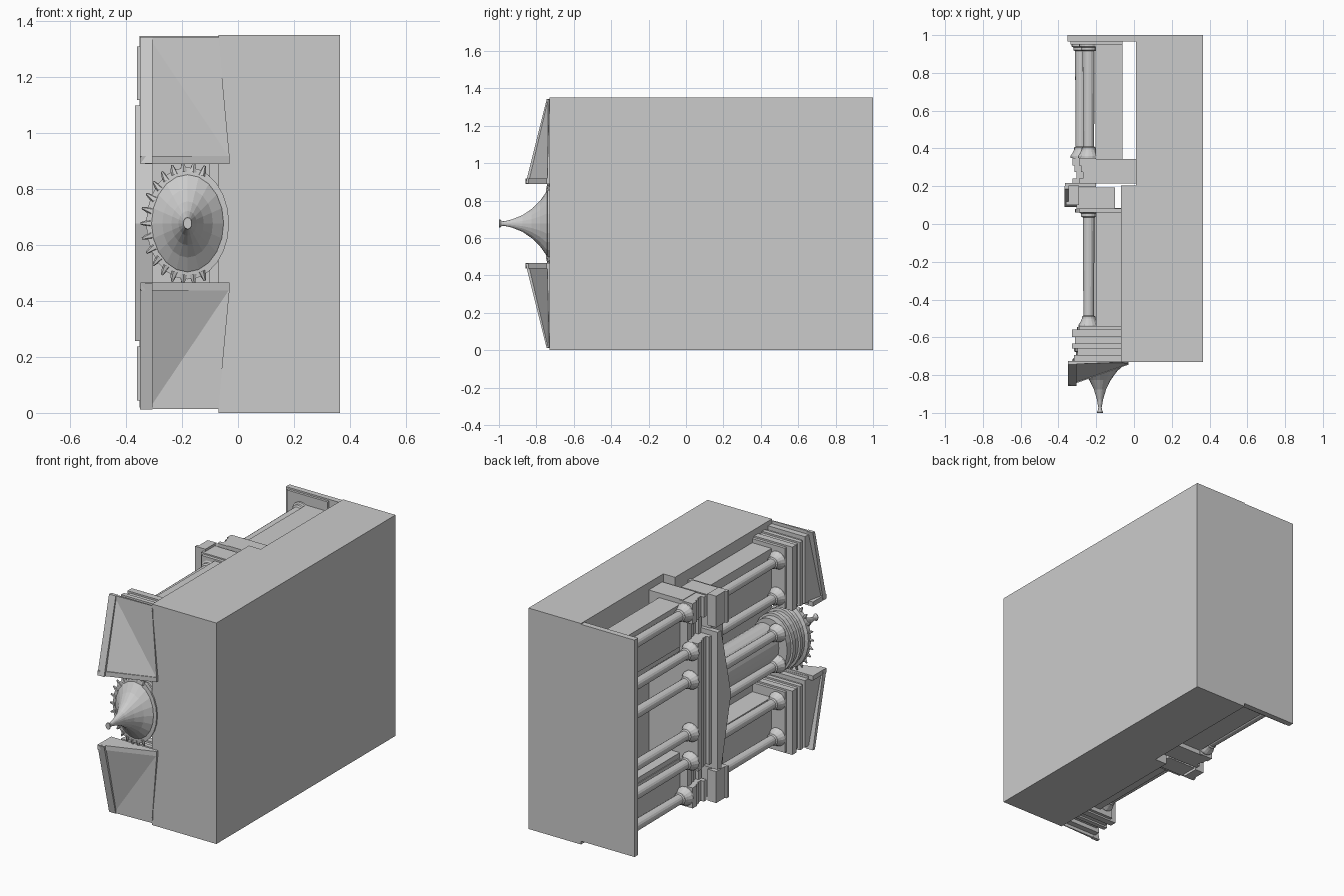
import bpy, bmesh, math
from mathutils import Matrix, Vector

if "Cube" in bpy.data.objects:
    bpy.data.objects.remove(bpy.data.objects["Cube"])

ZC = 0.677  # symmetry plane of the facade


def finish(name, bm):
    bmesh.ops.recalc_face_normals(bm, faces=bm.faces)
    me = bpy.data.meshes.new(name)
    bm.to_mesh(me)
    bm.free()
    ob = bpy.data.objects.new(name, me)
    bpy.context.collection.objects.link(ob)
    return ob


def box(name, x0, x1, y0, y1, z0, z1):
    bm = bmesh.new()
    m = Matrix.Translation(((x0 + x1) / 2, (y0 + y1) / 2, (z0 + z1) / 2)) @ Matrix.Diagonal((x1 - x0, y1 - y0, z1 - z0, 1))
    bmesh.ops.create_cube(bm, size=1, matrix=m)
    return finish(name, bm)


def pair(name, x0, x1, y0, y1, d0, d1):
    """Two boxes mirrored about the facade centre, d = distance from it."""
    box(name + "_a", x0, x1, y0, y1, ZC + d0, ZC + d1)
    box(name + "_b", x0, x1, y0, y1, ZC - d1, ZC - d0)


def lathe(name, x, z, prof, n=16, sx=1.0):
    """Turned part along y; prof = (y, radius)."""
    bm = bmesh.new()
    rings = []
    for y, r in prof:
        rings.append([bm.verts.new((x + sx * r * math.cos(2 * math.pi * i / n), y,
                                    z + r * math.sin(2 * math.pi * i / n))) for i in range(n)])
    for a, b in zip(rings, rings[1:]):
        for i in range(n):
            bm.faces.new((a[i], a[(i + 1) % n], b[(i + 1) % n], b[i]))
    bm.faces.new(rings[0])
    bm.faces.new(rings[-1])
    return finish(name, bm)


def solid(name, pts, faces):
    bm = bmesh.new()
    v = [bm.verts.new(p) for p in pts]
    for f in faces:
        bm.faces.new([v[i] for i in f])
    return finish(name, bm)


def column(name, x, z, top, bottom, r):
    lathe(name, x, z, [(bottom, r * 1.6), (bottom - .015, r * 1.6), (bottom - .02, r * 1.3), (bottom - .035, r * 1.3),
                       (bottom - .04, r), (top + .06, r * .9), (top + .055, r * 1.15), (top + .045, r * 1.15),
                       (top + .03, r * 1.35), (top + .01, r * 1.75), (top, r * 1.75)])


# Rock mass and platform
box("rock_lower", .01, .365, .2, 1, 0, 1.35)
box("rock_upper", -.07, .365, -.73, .205, 0, 1.35)
box("platform", -.352, .012, .965, 1, .02, 1.345)
box("platform_lip", -.335, -.06, .95, .967, .03, 1.335)

# Lower storey: side bay walls, porch ceiling and columns
pair("lower_bay_wall", -.205, -.06, .34, .967, .34, .6)
pair("porch_inner_wall", -.2, -.06, .34, .967, .31, .35)
box("porch_lintel", -.22, .012, .215, .345, .05, 1.305)
for i, (d, x) in enumerate([(.56, -.24), (.335, -.28), (.16, -.28)]):
    for s in (-1, 1):
        column(f"lower_column_{i}_{s}", x, ZC + s * d, .35, .955, .032)

# Lower entablature: stepped bands, centre stands forward
for i, (y0, y1, x) in enumerate([(.31, .35, -.325), (.275, .312, -.315), (.24, .277, -.305), (.215, .242, -.325)]):
    box(f"centre_band_{i}", x, -.2, y0, y1, ZC - .39, ZC + .39)
    pair(f"end_band_{i}", x + .035, -.2, y0, y1, .5, .625)
    pair(f"bay_band_{i}", x + .07, -.2, y0, y1, .38, .51)

# Middle pediment and attic course
box("pediment_cornice", -.365, -.2, .195, .217, ZC - .42, ZC + .42)
P = [(x, y, ZC + d) for x in (-.368, -.3) for y, d in ((.2, -.42), (.185, -.42), (.09, 0), (.185, .42), (.2, .42))]
solid("middle_pediment", P, [(0, 1, 2, 3, 4), (9, 8, 7, 6, 5), (0, 5, 6, 1), (1, 6, 7, 2), (2, 7, 8, 3), (3, 8, 9, 4), (4, 9, 5, 0)])
pair("attic_end", -.348, -.29, .1, .205, .44, .632)
pair("attic_end_cap", -.36, -.3, .1, .12, .44, .632)
box("attic_course", -.305, -.1, .08, .192, .06, 1.295)

# Upper storey: pavilion walls, recess wall and columns
pair("pavilion_wall", -.2, -.065, -.56, .085, .31, .6)
pair("pavilion_plinth", -.29, -.065, .06, .082, .27, .61)
for i, d in enumerate((.54, .32, .095)):
    for s in (-1, 1):
        column(f"upper_column_{i}_{s}", -.24, ZC + s * d, -.545, .075, .031)

# Pavilion entablature steps
for i, (y0, y1, x, g) in enumerate([(-.56, -.54, -.29, .03), (-.598, -.558, -.328, .02), (-.635, -.596, -.312, .03),
                                    (-.66, -.633, -.328, .02), (-.695, -.658, -.3, .035), (-.732, -.693, -.318, .01)]):
    pair(f"pavilion_band_{i}", x, -.065, y0, y1, .225 + g, .655 - g)

# Broken half pediments, roof falling outward and back
for s in (-1, 1):
    pts = [(-.348, -.858, ZC + s * .213), (-.03, -.742, ZC + s * .235), (-.318, -.742, ZC + s * .664), (-.07, -.732, ZC + s * .664),
           (-.318, -.725, ZC + s * .22), (-.03, -.728, ZC + s * .235), (-.318, -.728, ZC + s * .664), (-.07, -.728, ZC + s * .664)]
    solid(f"half_pediment_{s}", pts, [(0, 2, 1), (1, 2, 3), (0, 4, 6, 2), (2, 6, 7, 3), (3, 7, 5, 1), (1, 5, 4, 0), (4, 5, 7, 6)])
    # raking cornice along the facade edge
    rake = [(x, y + o, ZC + s * d) for x in (-.35, -.305) for y, d, o in
            ((-.858, .213, 0), (-.745, .665, 0), (-.725, .665, 0), (-.825, .213, 0))]
    solid(f"raking_cornice_{s}", rake, [(0, 1, 2, 3), (7, 6, 5, 4), (0, 4, 5, 1), (1, 5, 6, 2), (2, 6, 7, 3), (3, 7, 4, 0)])
    # thin moulding on the broken inner end
    z0, z1 = sorted((ZC + s * .212, ZC + s * .24))
    end = [(x, y, z) for z in (z0, z1) for x, y in ((-.348, -.858), (-.03, -.745), (-.03, -.728), (-.348, -.728))]
    solid(f"broken_end_{s}", end, [(0, 1, 2, 3), (7, 6, 5, 4), (0, 4, 5, 1), (1, 5, 6, 2), (2, 6, 7, 3), (3, 7, 4, 0)])

# Central round shrine: drum, ringed entablature, concave roof with finial
CX, SX = -.18, .74
lathe("shrine_drum", -.15, ZC, [(.08, .13), (-.56, .13)], 24, SX)
lathe("shrine_plinth", CX, ZC, [(.08, .18), (.06, .18)], 24, SX)
lathe("shrine_entablature", CX, ZC, [(-.545, .165), (-.585, .165), (-.587, .18), (-.615, .18), (-.617, .17), (-.65, .17),
                                     (-.653, .185), (-.675, .185), (-.678, .17), (-.705, .175), (-.715, .198), (-.74, .2),
                                     (-.742, .175)], 24, SX)
lathe("shrine_roof", CX, ZC, [(-.735, .178), (-.745, .172), (-.78, .122), (-.825, .078), (-.875, .044), (-.93, .022),
                              (-.972, .012), (-.985, .014), (-.995, .022), (-1, .02)], 20, SX)

# Leaf spikes around the eaves on the exposed side
bm = bmesh.new()
for i in range(17):
    a = math.radians(68 + i * 14)
    out = Vector((math.cos(a) * SX, -.05, math.sin(a))).normalized()
    pos = Vector((CX + .203 * SX * math.cos(a), -.735, ZC + .203 * math.sin(a)))
    m = Matrix.Translation(pos) @ out.to_track_quat('Z', 'Y').to_matrix().to_4x4()
    bmesh.ops.create_cone(bm, cap_ends=True, segments=6, radius1=.015, radius2=.004, depth=.036, matrix=m)
finish("eave_spikes", bm)
